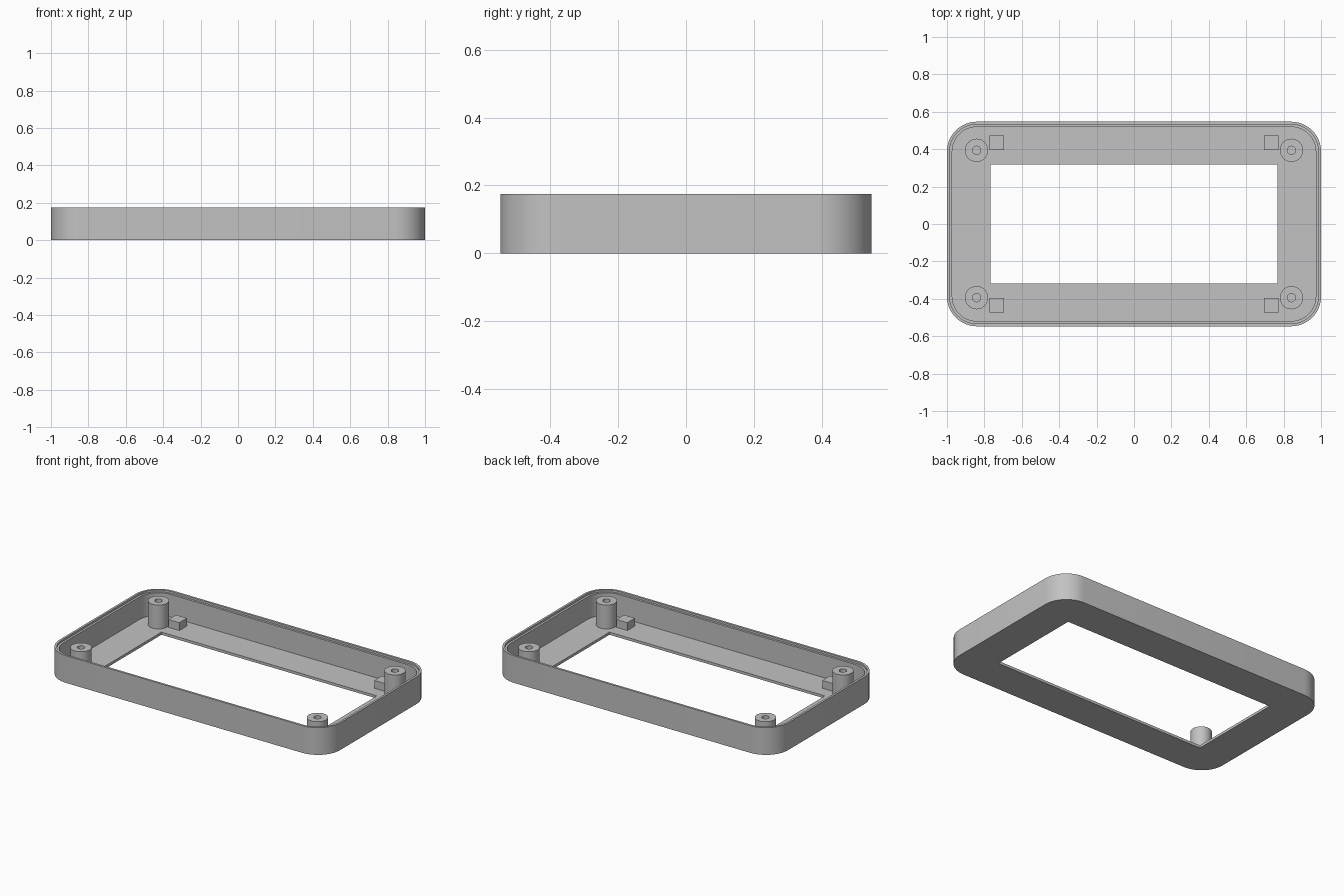
import bpy, bmesh
from math import sin, cos, pi, radians

cube = bpy.data.objects.get("Cube")
if cube:
    bpy.data.objects.remove(cube, do_unlink=True)

grey = bpy.data.materials.new("plain grey")
grey.use_nodes = True
colour = (0.54, 0.54, 0.54, 1)
grey.diffuse_color = colour
grey.node_tree.nodes["Principled BSDF"].inputs["Base Color"].default_value = colour

HALF_X, HALF_Y, HEIGHT, RADIUS = 1.0, 0.547, 0.175, 0.16
FLOOR = 0.017
LEDGE, WALL, STEP = 0.014, 0.028, 0.013
WINDOW_X, WINDOW_Y = 0.767, 0.317


def finish(name, bm, smooth=True):
    bmesh.ops.remove_doubles(bm, verts=bm.verts[:], dist=1e-5)
    bmesh.ops.recalc_face_normals(bm, faces=bm.faces[:])
    mesh = bpy.data.meshes.new(name)
    bm.to_mesh(mesh)
    bm.free()
    mesh.materials.append(grey)
    obj = bpy.data.objects.new(name, mesh)
    bpy.context.collection.objects.link(obj)
    if smooth:
        bpy.ops.object.select_all(action='DESELECT')
        obj.select_set(True)
        bpy.context.view_layer.objects.active = obj
        bpy.ops.object.shade_smooth_by_angle(angle=radians(30))
    return obj


def rounded_ring(hx, hy, r, z, steps=12):
    """Rounded rectangle outline; radius 0 stacks the points on the corners."""
    points = []
    for q, (sx, sy) in enumerate([(1, 1), (-1, 1), (-1, -1), (1, -1)]):
        for i in range(steps + 1):
            a = (q + i / steps) * pi / 2
            points.append((sx * (hx - r) + r * cos(a), sy * (hy - r) + r * sin(a), z))
    return points


def closed_loft(name, rings):
    """Skin a closed loop of outlines into a ring-shaped solid."""
    bm = bmesh.new()
    loops = [[bm.verts.new(p) for p in ring] for ring in rings]
    n = len(loops[0])
    for k, low in enumerate(loops):
        high = loops[(k + 1) % len(loops)]
        for i in range(n):
            j = (i + 1) % n
            bm.faces.new((low[i], low[j], high[j], high[i]))
    bmesh.ops.dissolve_degenerate(bm, dist=1e-5, edges=bm.edges[:])
    return finish(name, bm)


def inset(d, z):
    return rounded_ring(HALF_X - d, HALF_Y - d, RADIUS - d, z)


# Open tray: outer wall, stepped rim, inner wall, floor and window
closed_loft("tray_shell", [
    inset(0, 0),
    inset(0, HEIGHT),
    inset(LEDGE, HEIGHT),
    inset(LEDGE, HEIGHT - STEP),
    inset(WALL, HEIGHT - STEP),
    inset(WALL, FLOOR),
    rounded_ring(WINDOW_X, WINDOW_Y, 0, FLOOR),
    rounded_ring(WINDOW_X, WINDOW_Y, 0, 0),
])

for side, sx in (("left", 1), ("right", -1)):
    for end, sy in (("front", -1), ("back", 1)):
        # Hollow screw post
        base, top = FLOOR - 0.002, 0.171
        post = closed_loft(f"screw_post_{end}_{side}", [
            rounded_ring(r, r, r, z)
            for r, z in ((0.062, base), (0.062, top), (0.022, top), (0.022, base))])
        post.location = (sx * 0.842, sy * 0.394, 0)

        # Small square support block
        bm = bmesh.new()
        bmesh.ops.create_cube(bm, size=1)
        bmesh.ops.scale(bm, vec=(0.078, 0.078, 0.052), verts=bm.verts[:])
        block = finish(f"support_block_{end}_{side}", bm, smooth=False)
        block.location = (sx * 0.733, sy * 0.434, FLOOR + 0.024)
